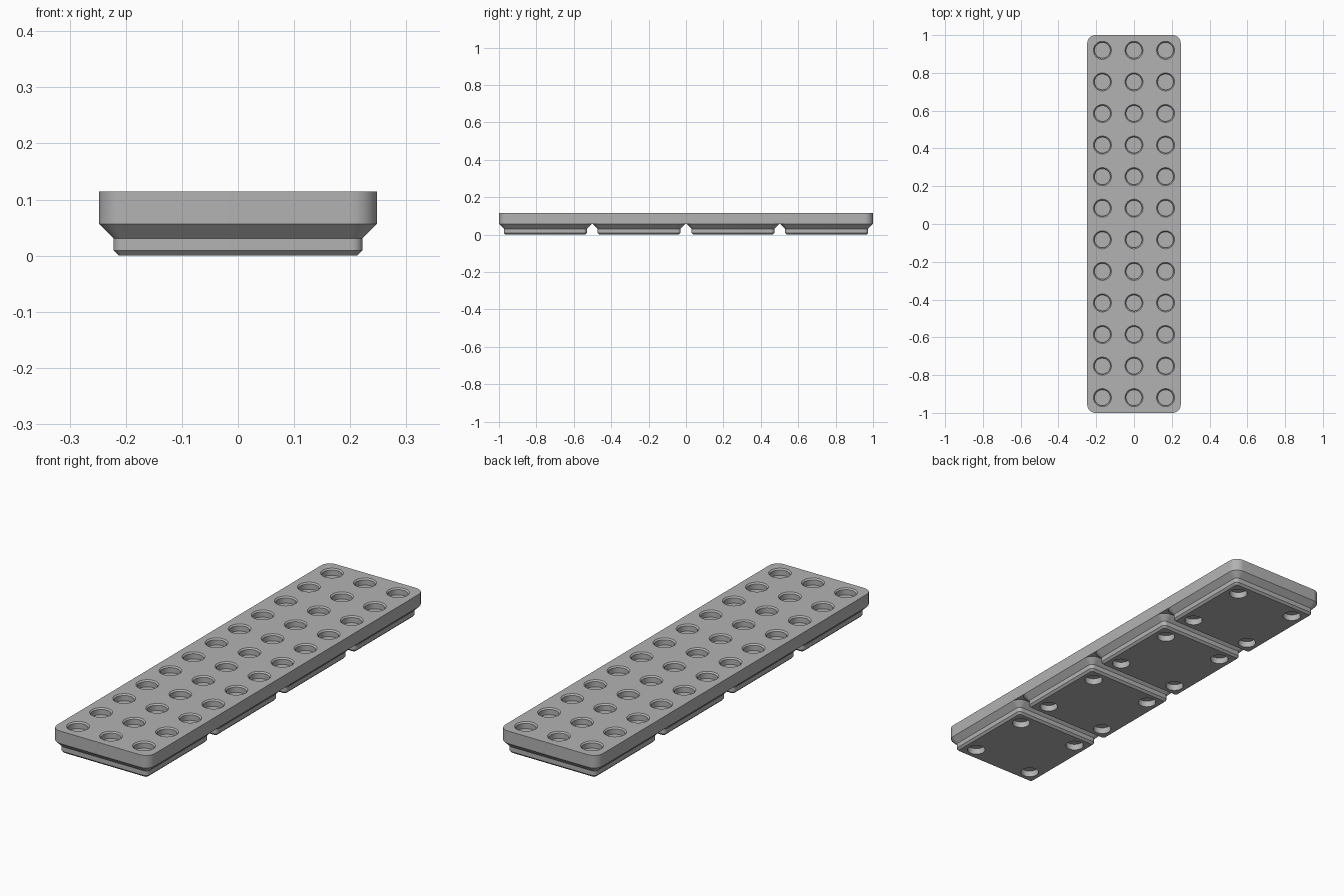
import bpy, bmesh, math

cube = bpy.data.objects.get("Cube")
if cube:
    bpy.data.objects.remove(cube, do_unlink=True)

MM = 2 / 167.5          # plate length is 167.5 mm
PITCH = 42 * MM         # spacing of the feet
FOOT_TOP = 4.75 * MM
TOP = 9.55 * MM

grey = bpy.data.materials.new("plain grey")
grey.use_nodes = True
grey.diffuse_color = (0.45, 0.45, 0.45, 1)
grey.node_tree.nodes["Principled BSDF"].inputs["Base Color"].default_value = grey.diffuse_color


def rounded_rect(hx, hy, r, steps=10):
    """Outline of a rectangle with round corners, anticlockwise."""
    pts = []
    for i, (sx, sy) in enumerate([(1, 1), (-1, 1), (-1, -1), (1, -1)]):
        for k in range(steps + 1):
            a = math.pi / 2 * (i + k / steps)
            pts.append((sx * (hx - r) + r * math.cos(a), sy * (hy - r) + r * math.sin(a)))
    return pts


def circle(r, n=40):
    return [(r * math.cos(2 * math.pi * k / n), r * math.sin(2 * math.pi * k / n)) for k in range(n)]


def loft(bm, sections, centre=(0, 0)):
    """Closed solid through (outline, z) sections from bottom to top."""
    cx, cy = centre
    rings = [[bm.verts.new((x + cx, y + cy, z)) for x, y in pts] for pts, z in sections]
    n = len(rings[0])
    for low, high in zip(rings, rings[1:]):
        for i in range(n):
            j = (i + 1) % n
            bm.faces.new((low[i], low[j], high[j], high[i]))
    bm.faces.new(rings[0][::-1])
    bm.faces.new(rings[-1])


def make_object(name, bm):
    mesh = bpy.data.meshes.new(name)
    bm.to_mesh(mesh)
    bm.free()
    mesh.materials.append(grey)
    obj = bpy.data.objects.new(name, mesh)
    bpy.context.collection.objects.link(obj)
    return obj


def drill(obj, sections, centres):
    """Cut the same round hole at every centre, then smooth the curved walls."""
    bm = bmesh.new()
    for c in centres:
        loft(bm, sections, c)
    cutter = make_object("hole_cutter", bm)
    cutter.hide_render = True
    mod = obj.modifiers.new("holes", "BOOLEAN")
    mod.operation, mod.solver, mod.object = "DIFFERENCE", "EXACT", cutter
    bpy.ops.object.select_all(action="DESELECT")
    obj.select_set(True)
    bpy.context.view_layer.objects.active = obj
    bpy.ops.object.modifier_apply(modifier=mod.name)
    bpy.data.objects.remove(cutter, do_unlink=True)
    bpy.ops.object.shade_smooth_by_angle(angle=math.radians(25))


# Top plate with a grid of chamfered blind sockets
bm = bmesh.new()
outline = rounded_rect(20.75 * MM, 1, 3.75 * MM)
loft(bm, [(outline, FOOT_TOP), (outline, TOP)])
plate = make_object("top_plate", bm)
step = PITCH / 3
sockets = [((i - 1) * step, (j - 5.5) * step) for i in range(3) for j in range(12)]
bore, rim, lip = 3.5 * MM, 4.0 * MM, 0.5 * MM
drill(plate, [(circle(bore), TOP - 2.5 * MM), (circle(bore), TOP - lip),
              (circle(rim), TOP), (circle(rim), TOP + lip)], sockets)

# Four stepped feet, each with four round magnet recesses underneath
profile = [(17.8, 0.8, 0), (18.6, 1.6, 0.8), (18.6, 1.6, 2.6), (20.75, 3.75, 4.75)]
for k in range(4):
    y = (k - 1.5) * PITCH
    bm = bmesh.new()
    loft(bm, [(rounded_rect(h * MM, h * MM, r * MM), z * MM) for h, r, z in profile], (0, y))
    foot = make_object(f"foot_{k + 1}", bm)
    magnets = [(sx * 13 * MM, y + sy * 13 * MM) for sx in (-1, 1) for sy in (-1, 1)]
    drill(foot, [(circle(3.25 * MM), -MM), (circle(3.25 * MM), 2.4 * MM)], magnets)
